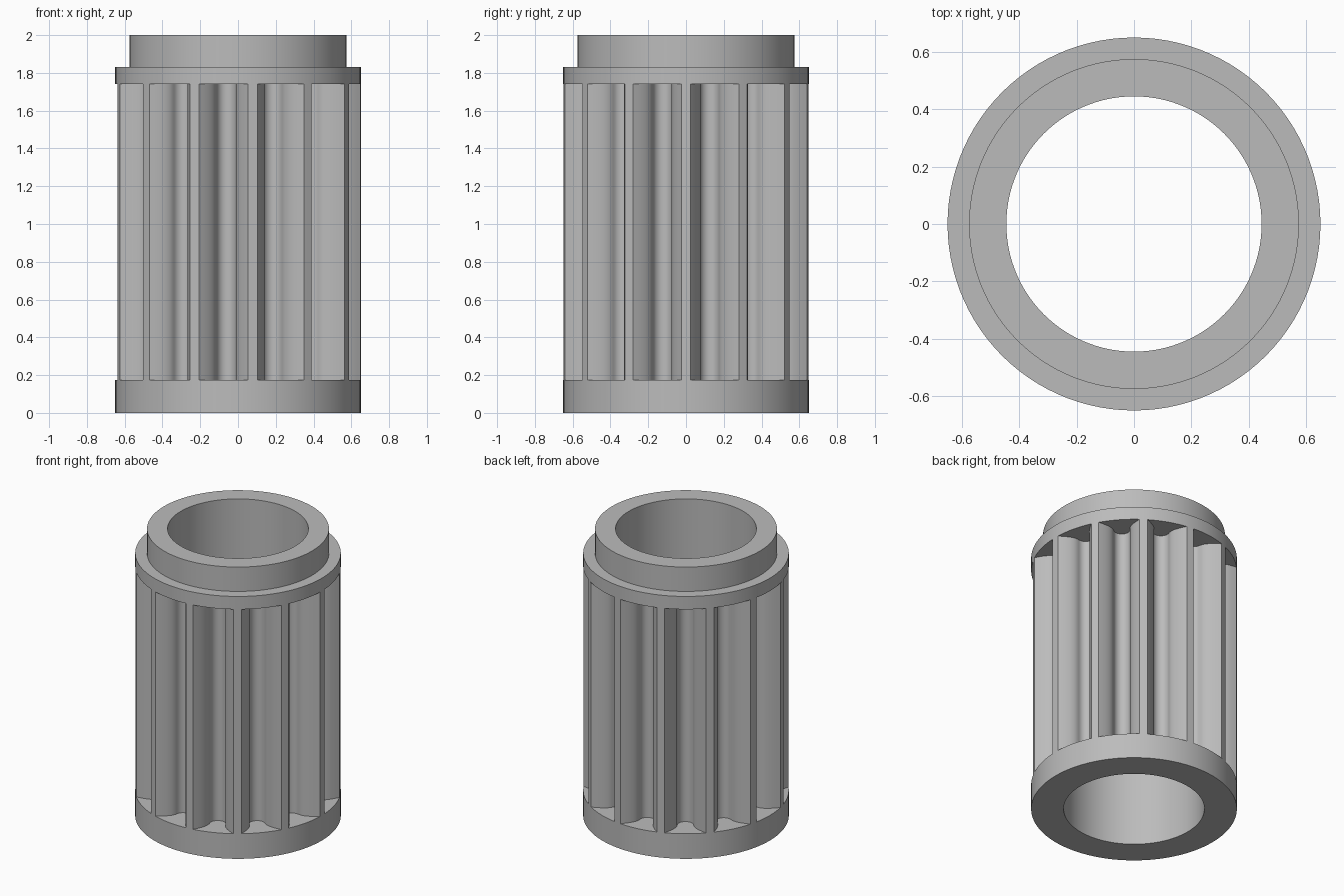
import bpy, bmesh, math
from mathutils import Vector
from mathutils.geometry import interpolate_bezier

cube = bpy.data.objects.get("Cube")
if cube:
    bpy.data.objects.remove(cube)

RIBS, SEGS = 13, 104
R_OUT, R_BORE, R_COLLAR, R_DRUM = 0.65, 0.445, 0.575, 0.455
Z_LOW, Z_HIGH, Z_COLLAR, Z_TOP = 0.175, 1.74, 1.83, 2.0
PITCH = math.tau / RIBS

grey = bpy.data.materials.new("plain grey")
grey.use_nodes = True
grey.diffuse_color = (0.5, 0.5, 0.5, 1)
grey.node_tree.nodes["Principled BSDF"].inputs["Base Color"].default_value = (0.5, 0.5, 0.5, 1)


def skin_rings(name, rings, close):
    """Join matching closed rings of points with quads."""
    bm = bmesh.new()
    rows = [[bm.verts.new(p) for p in ring] for ring in rings]
    pairs = list(zip(rows, rows[1:]))
    if close:
        pairs.append((rows[-1], rows[0]))
    for a, b in pairs:
        for i in range(len(a)):
            j = (i + 1) % len(a)
            bm.faces.new((a[i], a[j], b[j], b[i]))
    mesh = bpy.data.meshes.new(name)
    bm.to_mesh(mesh)
    bm.free()
    mesh.materials.append(grey)
    obj = bpy.data.objects.new(name, mesh)
    bpy.context.collection.objects.link(obj)
    bpy.ops.object.select_all(action='DESELECT')
    obj.select_set(True)
    bpy.context.view_layer.objects.active = obj
    bpy.ops.object.shade_smooth_by_angle(angle=math.radians(30))
    return obj


def polar(r, angle, z=0.0):
    return Vector((r * math.cos(angle), r * math.sin(angle), z))


# Sleeve: end rings, stepped collar and bore turned from one profile
profile = [(R_BORE, 0), (R_OUT, 0), (R_OUT, Z_LOW), (R_DRUM, Z_LOW),
           (R_DRUM, Z_HIGH), (R_OUT, Z_HIGH), (R_OUT, Z_COLLAR),
           (R_COLLAR, Z_COLLAR), (R_COLLAR, Z_TOP), (R_BORE, Z_TOP)]
skin_rings("sleeve", [[polar(r, math.tau * i / SEGS, z) for i in range(SEGS)]
                      for r, z in profile], True)

# One pocket section, centred on +x: rounded flank, round groove, mirrored flank
tip = math.asin(0.025 / R_OUT)
edge = polar(R_OUT, tip - PITCH / 2)
groove_r, groove_x = 0.052, 0.52
flank = interpolate_bezier(edge, edge + Vector((-0.04, 0.045, 0)),
                           Vector((groove_x + 0.04, -groove_r, 0)),
                           Vector((groove_x, -groove_r, 0)), 10)
groove = [Vector((groove_x - groove_r * math.sin(t), -groove_r * math.cos(t), 0))
          for t in (math.pi * i / 14 for i in range(1, 14))]
section = flank + groove + [Vector((p.x, -p.y, 0)) for p in reversed(flank)]

# Ribbed core: the section repeated around and drawn straight up
outline = []
for k in range(RIBS):
    turn = (k + 0.5) * PITCH
    c, s = math.cos(turn), math.sin(turn)
    outline += [(p.x * c - p.y * s, p.x * s + p.y * c) for p in section]
    outline.append(tuple(polar(R_OUT, (k + 1) * PITCH)[:2]))
skin_rings("ribbed_core", [[(x, y, z) for x, y in outline]
                           for z in (Z_LOW, Z_HIGH)], False)
